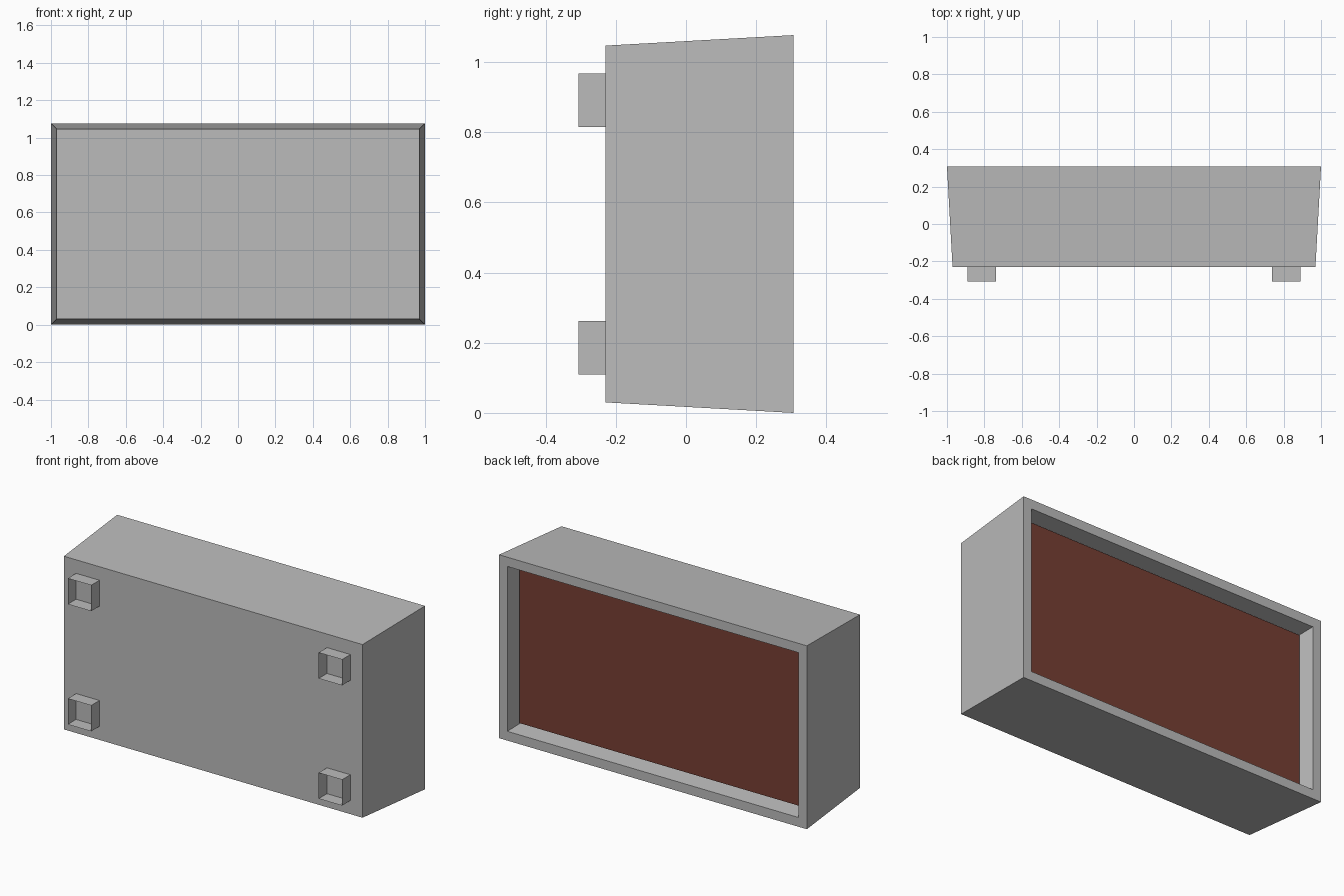
import bpy, bmesh

cube = bpy.data.objects.get("Cube")
if cube:
    bpy.data.objects.remove(cube, do_unlink=True)


def make_material(name, rgb):
    mat = bpy.data.materials.new(name)
    mat.use_nodes = True
    color = (*rgb, 1.0)
    mat.diffuse_color = color
    mat.node_tree.nodes["Principled BSDF"].inputs["Base Color"].default_value = color
    return mat


grey = make_material("concrete grey", (0.5, 0.5, 0.5))
brown = make_material("soil brown", (0.185, 0.05, 0.033))

# Overall planter dimensions; it lies on its side with the opening at +y
HEIGHT = 1.077
MID_Z = HEIGHT / 2
FRONT, BACK = -0.23, 0.307
TAPER = 0.03 / (BACK - FRONT)
RIM = 0.077


def add_object(name, bm, mat):
    mesh = bpy.data.meshes.new(name)
    bm.to_mesh(mesh)
    bm.free()
    mesh.materials.append(mat)
    obj = bpy.data.objects.new(name, mesh)
    bpy.context.collection.objects.link(obj)
    return obj


def tapered_block(y0, y1, inset=0.0):
    """Block between two depths, following the taper of the planter walls."""
    bm = bmesh.new()
    bmesh.ops.create_cube(bm, size=2)
    for v in bm.verts:
        y = y0 if v.co.y < 0 else y1
        shrink = inset + (BACK - y) * TAPER
        v.co = (v.co.x * (1 - shrink), y, MID_Z + v.co.z * (MID_Z - shrink))
    return bm


def face_towards(bm, sign):
    return max(bm.faces, key=lambda f: sign * f.calc_center_median().y)


# Planter body: tapered box with a rim and a hollow inside
bm = tapered_block(FRONT, BACK)
opening = face_towards(bm, 1)
bmesh.ops.inset_individual(bm, faces=[opening], thickness=RIM)
floor = bmesh.ops.extrude_discrete_faces(bm, faces=[opening])["faces"][0]
floor_y = FRONT + RIM
shrink = RIM + (BACK - floor_y) * TAPER
for v in floor.verts:
    v.co.x = (1 - shrink) * (1 if v.co.x > 0 else -1)
    v.co.z = MID_Z + (MID_Z - shrink) * (1 if v.co.z > MID_Z else -1)
    v.co.y = floor_y
add_object("planter_body", bm, grey)

# Soil filling the hollow to just below the rim
add_object("soil", tapered_block(floor_y, BACK - 0.075, RIM), brown)

# Four hollow square feet, open at the front
FOOT, FOOT_DEPTH = 0.152, 0.077
for side, sx in (("left", 1), ("right", -1)):
    for level, sz in (("upper", 1), ("lower", -1)):
        bm = bmesh.new()
        bmesh.ops.create_cube(bm, size=1)
        bmesh.ops.delete(bm, geom=[face_towards(bm, -1)], context='FACES_ONLY')
        bmesh.ops.scale(bm, vec=(FOOT, FOOT_DEPTH, FOOT), verts=bm.verts)
        bmesh.ops.translate(
            bm, verts=bm.verts,
            vec=(sx * 0.815, FRONT - FOOT_DEPTH / 2, MID_Z + sz * 0.353))
        add_object(f"{level}_{side}_foot", bm, grey)
